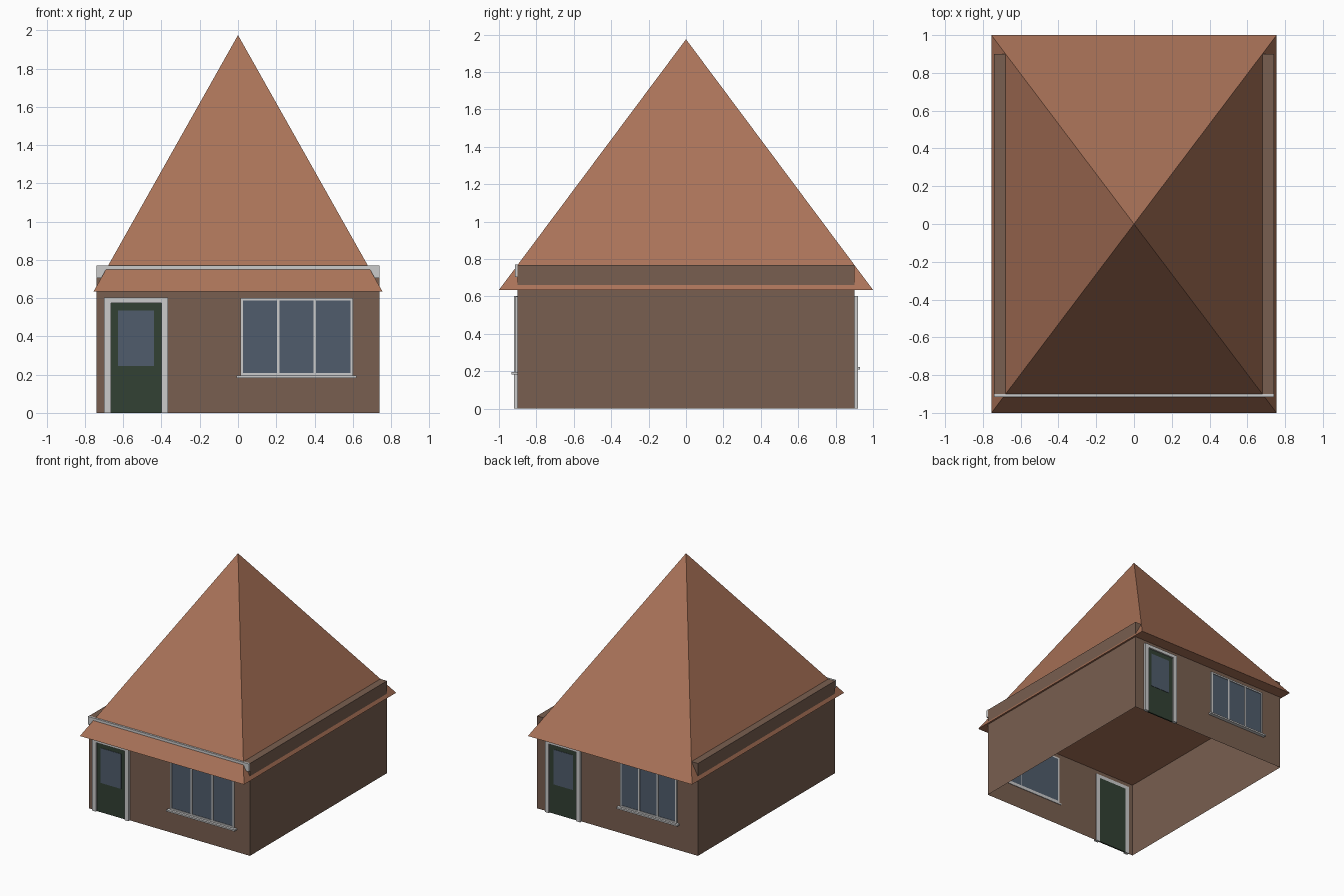
import bpy, bmesh

if "Cube" in bpy.data.objects:
    bpy.data.objects.remove(bpy.data.objects["Cube"])


def material(name, rgb):
    m = bpy.data.materials.new(name)
    m.diffuse_color = (*rgb, 1)
    m.use_nodes = True
    m.node_tree.nodes["Principled BSDF"].inputs["Base Color"].default_value = m.diffuse_color
    return m


ROOF = material("roof_tile", (0.40, 0.17, 0.098))
WALL = material("brick", (0.19, 0.114, 0.08))
GREEN = material("green_paint", (0.032, 0.053, 0.034))
GLASS = material("glass", (0.08, 0.107, 0.15))


def make(name, verts, faces, mat=None):
    me = bpy.data.meshes.new(name)
    me.from_pydata(verts, [], faces)
    bm = bmesh.new()
    bm.from_mesh(me)
    bmesh.ops.recalc_face_normals(bm, faces=bm.faces)
    bm.to_mesh(me)
    bm.free()
    ob = bpy.data.objects.new(name, me)
    bpy.context.collection.objects.link(ob)
    if mat:
        me.materials.append(mat)
    return ob


def box(name, x, y, z, mat=None, side=1, floor=True):
    """Box from ranges; side=-1 turns it half a turn onto the back wall."""
    v = [(side * a, side * b, c) for c in z
         for a, b in ((x[0], y[0]), (x[1], y[0]), (x[1], y[1]), (x[0], y[1]))]
    f = [(i, (i + 1) % 4, (i + 1) % 4 + 4, i + 4) for i in range(4)] + [(4, 5, 6, 7)]
    if floor:
        f.append((3, 2, 1, 0))
    return make(name, v, f, mat)


# Walls, open underneath
box("walls", (-0.74, 0.74), (-0.9, 0.9), (0, 0.768), WALL, floor=False)

# Pyramid roof with closed underside
make("roof", [(-0.755, -1, 0.635), (0.755, -1, 0.635), (0.755, 1, 0.635),
              (-0.755, 1, 0.635), (0, 0, 1.975)],
     [(0, 1, 4), (1, 2, 4), (2, 3, 4), (3, 0, 4), (3, 2, 1, 0)], ROOF)

# Gutter board on the front only
box("front_fascia", (-0.74, 0.74), (-0.915, -0.899), (0.705, 0.77))


def door(label, x0, x1, top, side):
    y = (-0.92, -0.895)
    box(label + "_door_jamb_left", (x0, x0 + 0.036), y, (0, top), None, side)
    box(label + "_door_jamb_right", (x1 - 0.036, x1), y, (0, top), None, side)
    box(label + "_door_lintel", (x0 + 0.036, x1 - 0.036), y, (top - 0.028, top), None, side)
    box(label + "_door_panel", (x0 + 0.036, x1 - 0.036), (-0.907, -0.895),
        (0, top - 0.028), GREEN, side)
    box(label + "_door_glass", (x0 + 0.073, x1 - 0.073), (-0.91, -0.9),
        (0.245, top - 0.067), GLASS, side)


def window(label, x0, x1, z0, z1, sill_y, side):
    y, t = (-0.912, -0.895), 0.013
    box(label + "_window_glass", (x0 + t, x1 - t), (-0.906, -0.895),
        (z0 + t, z1 - t), GLASS, side)
    # four uprights around three panes
    for i in range(4):
        x = x0 + (x1 - x0 - t) * i / 3
        box(f"{label}_window_upright_{i}", (x, x + t), y, (z0, z1), None, side)
    for n, z in (("bottom", z0), ("top", z1 - t)):
        box(f"{label}_window_rail_{n}", (x0, x1), y, (z, z + t), None, side)
    box(label + "_window_sill", (x0 - 0.02, x1 + 0.02), (sill_y, -0.895),
        (z0 - 0.013, z0), None, side)


door("front", -0.70, -0.365, 0.602, 1)
window("front", 0.012, 0.60, 0.196, 0.60, -0.932, 1)
door("back", -0.655, -0.33, 0.602, -1)
window("back", 0.03, 0.55, 0.222, 0.60, -0.93, -1)
